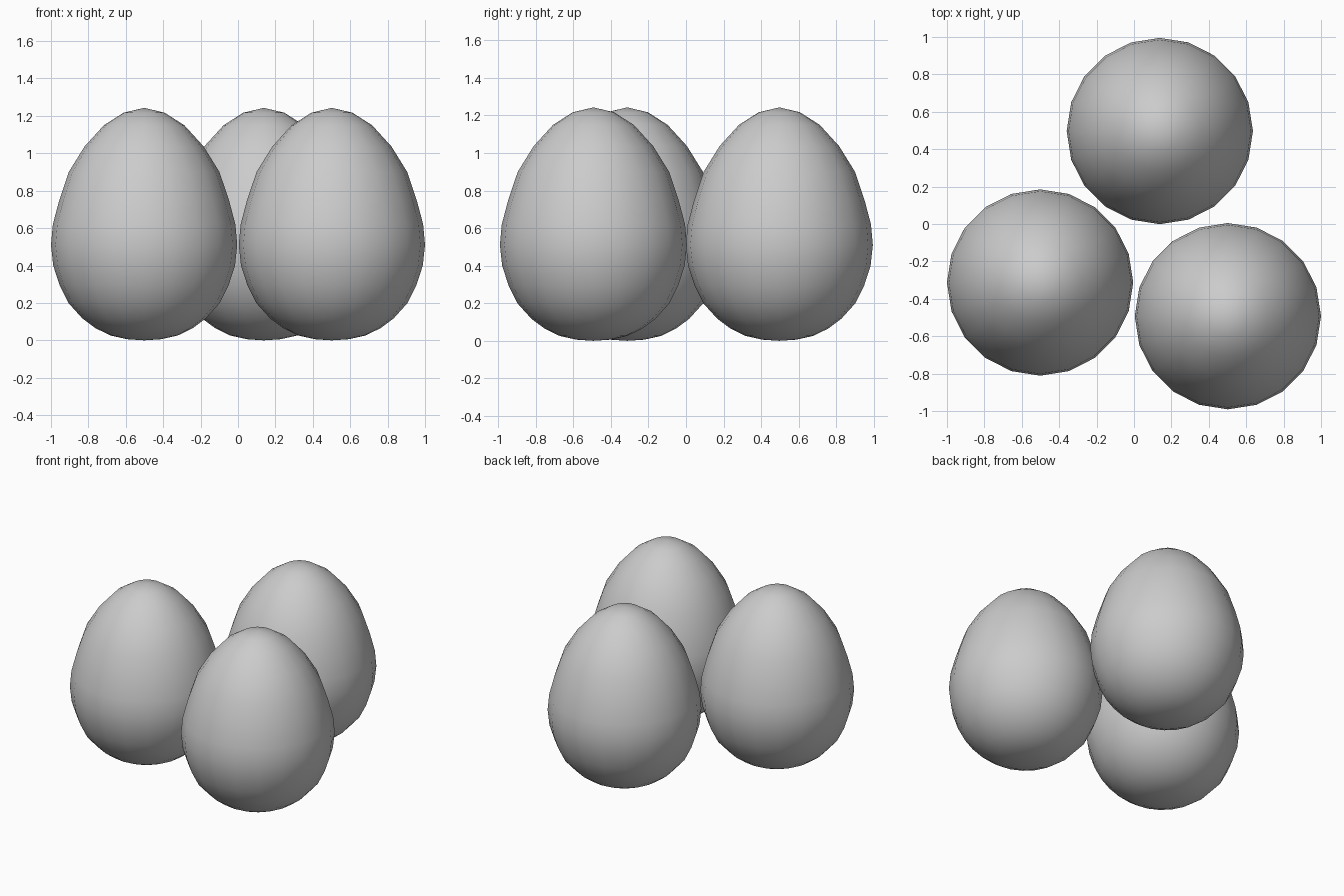
import bpy
import math

cube = bpy.data.objects.get("Cube")
if cube:
    bpy.data.objects.remove(cube, do_unlink=True)

# Plain shell colour
shell = bpy.data.materials.new("shell_grey")
shell.use_nodes = True
colour = (0.6, 0.6, 0.6, 1)
shell.diffuse_color = colour
shell.node_tree.nodes["Principled BSDF"].inputs["Base Color"].default_value = colour

# Egg outline from the blunt base to the narrow tip: (radius, height)
BASE, TIP, SIDES = 0.0, 1.243, 20
OUTLINE = [(0.09, 0.006), (0.18, 0.026), (0.26, 0.065), (0.33, 0.117),
           (0.405, 0.2), (0.452, 0.295), (0.486, 0.4), (0.498, 0.51),
           (0.488, 0.62), (0.455, 0.745), (0.403, 0.9), (0.318, 1.037),
           (0.215, 1.15), (0.11, 1.217)]


def make_egg(name, x, y):
    """Revolve the outline around the upright axis, with a pole at each end."""
    verts = [(0, 0, BASE)]
    for radius, height in OUTLINE:
        for i in range(SIDES):
            a = math.tau * i / SIDES
            verts.append((radius * math.cos(a), radius * math.sin(a), height))
    verts.append((0, 0, TIP))
    top = len(verts) - 1
    last = top - SIDES
    faces = []
    for i in range(SIDES):
        j = (i + 1) % SIDES
        faces.append((0, 1 + j, 1 + i))
        for start in range(1, last, SIDES):
            faces.append((start + i, start + j, start + SIDES + j, start + SIDES + i))
        faces.append((last + i, last + j, top))
    mesh = bpy.data.meshes.new(name)
    mesh.from_pydata(verts, [], faces)
    mesh.materials.append(shell)
    mesh.shade_smooth()
    egg = bpy.data.objects.new(name, mesh)
    egg.location = (x, y, 0)
    bpy.context.collection.objects.link(egg)


# Three eggs standing close together
make_egg("back_egg", 0.138, 0.497)
make_egg("right_egg", -0.502, -0.313)
make_egg("left_egg", 0.502, -0.493)
